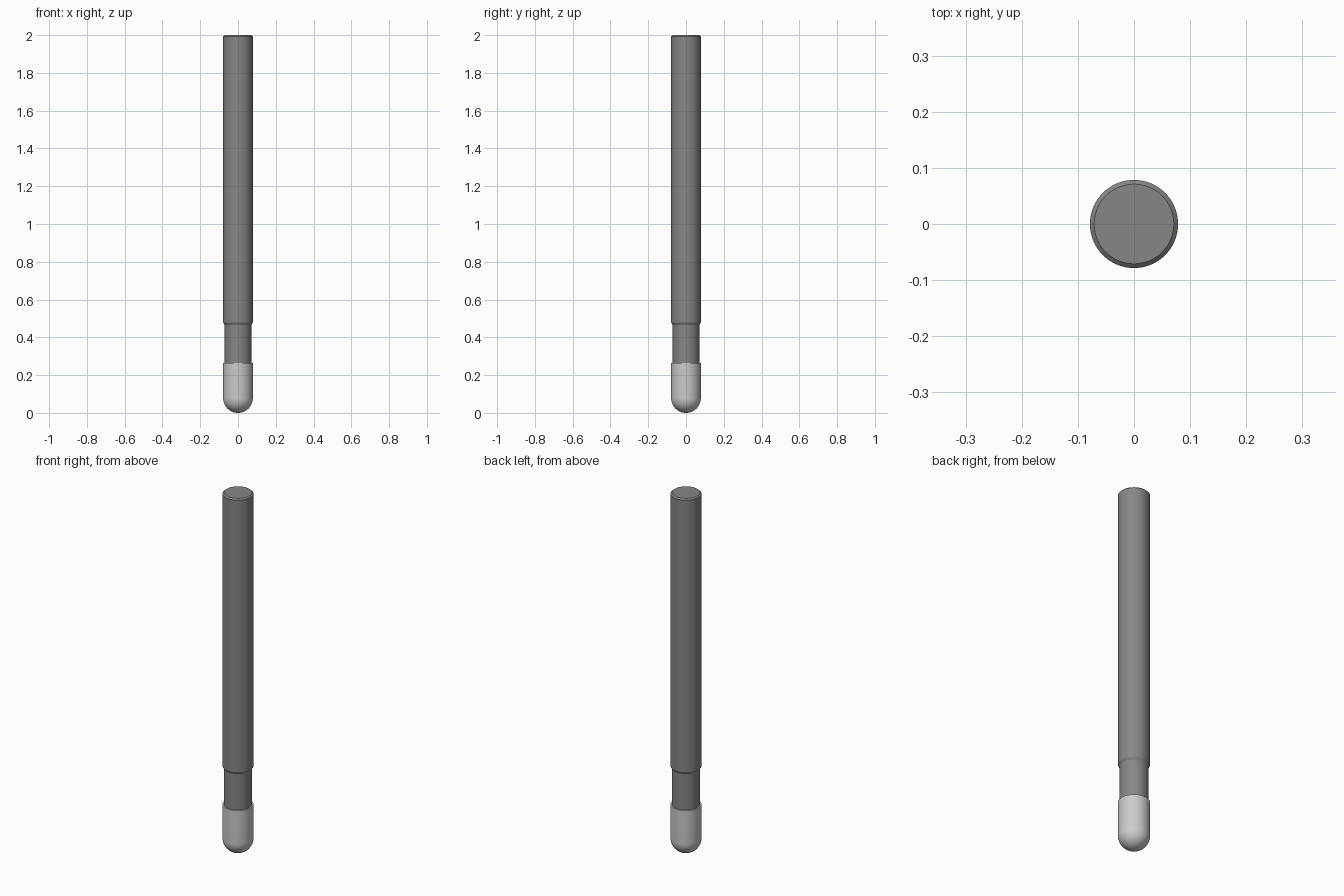
import bpy, bmesh, math

if "Cube" in bpy.data.objects:
    bpy.data.objects.remove(bpy.data.objects["Cube"])

R = 0.0785       # shank and cutting radius
NECK = 0.071     # relieved neck radius
TIP_TOP = 0.265


def lathe(name, profile, color, steps=64):
    """Spin an (r, z) profile about z into a closed smooth part."""
    bm = bmesh.new()
    verts = [bm.verts.new((r, 0, z)) for r, z in profile]
    edges = [bm.edges.new(pair) for pair in zip(verts, verts[1:])]
    bmesh.ops.spin(bm, geom=verts + edges, cent=(0, 0, 0), axis=(0, 0, 1),
                   angle=math.tau, steps=steps, use_merge=False)
    bmesh.ops.remove_doubles(bm, verts=bm.verts, dist=1e-5)
    bmesh.ops.recalc_face_normals(bm, faces=bm.faces)
    mesh = bpy.data.meshes.new(name)
    bm.to_mesh(mesh)
    bm.free()
    obj = bpy.data.objects.new(name, mesh)
    bpy.context.collection.objects.link(obj)
    mat = bpy.data.materials.new(name + "_grey")
    mat.diffuse_color = (*[color] * 3, 1)
    mat.use_nodes = True
    mat.node_tree.nodes["Principled BSDF"].inputs["Base Color"].default_value = mat.diffuse_color
    mesh.materials.append(mat)
    bpy.ops.object.select_all(action='DESELECT')
    obj.select_set(True)
    bpy.context.view_layer.objects.active = obj
    bpy.ops.object.shade_smooth_by_angle(angle=math.radians(20))
    return obj


# Shank with chamfered top, tapering into the thinner neck
lathe("shank_and_neck", [(0, TIP_TOP), (NECK, TIP_TOP), (NECK, 0.465),
                         (R, 0.479), (R, 1.993), (0.071, 2.0), (0, 2.0)], 0.24)

# Cutting end with hemispherical nose
N = 16
nose = [(R * math.sin(a), R - R * math.cos(a))
        for a in (math.pi / 2 * i / N for i in range(N + 1))]
lathe("ball_nose_tip", nose + [(R, TIP_TOP), (0, TIP_TOP)], 0.8)
